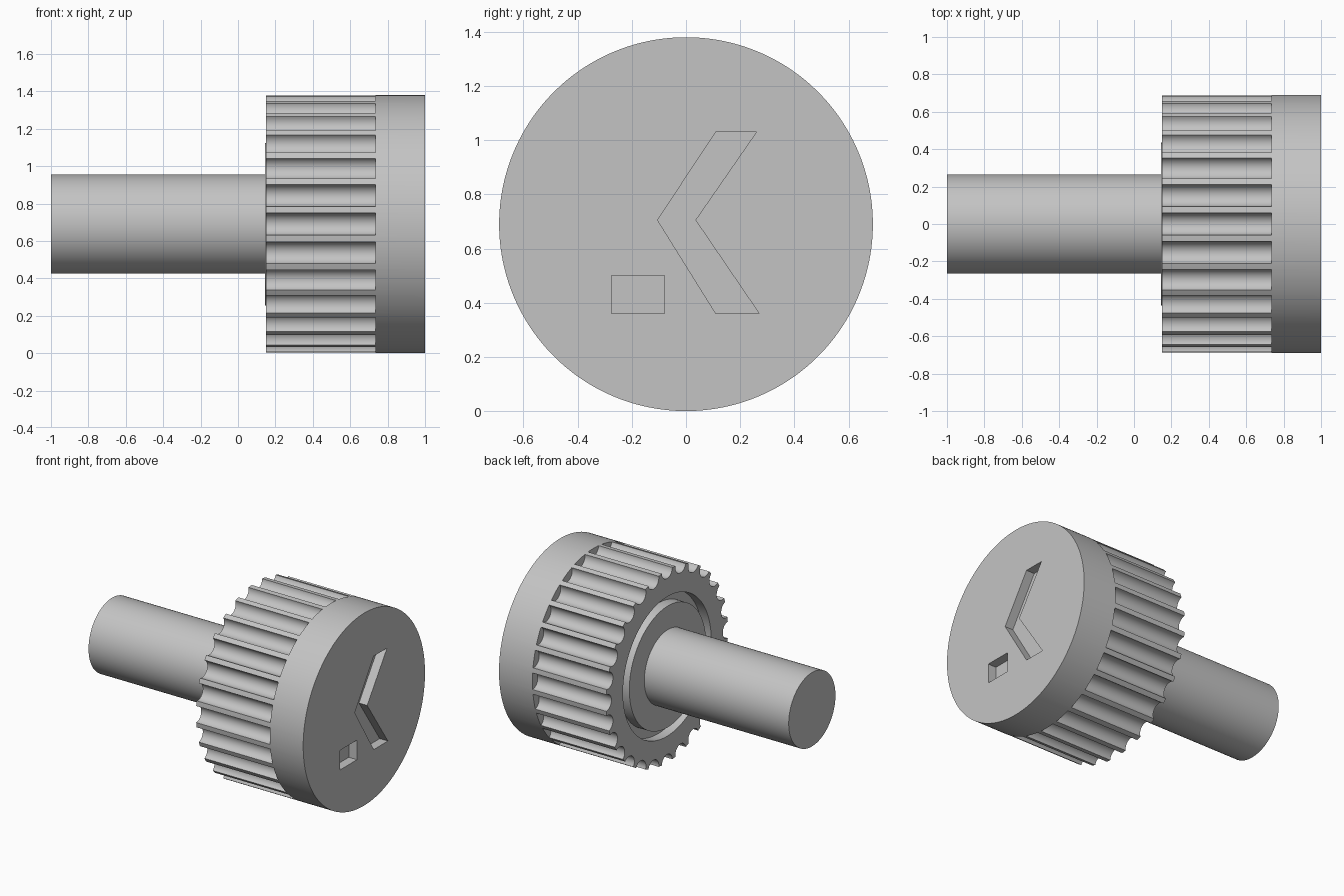
import bpy
import bmesh
from math import sin, cos, pi, radians

if "Cube" in bpy.data.objects:
    bpy.data.objects.remove(bpy.data.objects["Cube"])

R = 0.69            # knob radius and axis height
FLUTES = 28
FACE_BACK, FLUTE_END, FACE_FRONT = 0.15, 0.735, 1.0

grey = bpy.data.materials.new("grey plastic")
grey.use_nodes = True
colour = (0.55, 0.55, 0.55, 1)
grey.diffuse_color = colour
grey.node_tree.nodes["Principled BSDF"].inputs["Base Color"].default_value = colour


def circle(radius, sides, y=0.0, z=R):
    """Circle outline in the y-z plane."""
    steps = [2 * pi * (i + 0.5) / sides for i in range(sides)]
    return [(y + radius * cos(a), z + radius * sin(a)) for a in steps]


def prisms(name, outlines, x0, x1):
    """One object made of outlines extruded along x."""
    bm = bmesh.new()
    for outline in outlines:
        face = bm.faces.new([bm.verts.new((x0, y, z)) for y, z in outline])
        out = bmesh.ops.extrude_face_region(bm, geom=[face])
        moved = [v for v in out["geom"] if isinstance(v, bmesh.types.BMVert)]
        bmesh.ops.translate(bm, verts=moved, vec=(x1 - x0, 0, 0))
    bmesh.ops.recalc_face_normals(bm, faces=bm.faces)
    mesh = bpy.data.meshes.new(name)
    bm.to_mesh(mesh)
    bm.free()
    mesh.materials.append(grey)
    obj = bpy.data.objects.new(name, mesh)
    bpy.context.collection.objects.link(obj)
    return obj


def activate(obj):
    bpy.ops.object.select_all(action="DESELECT")
    obj.select_set(True)
    bpy.context.view_layer.objects.active = obj


def cut(target, cutter):
    """Subtract the cutter, then discard it."""
    activate(target)
    mod = target.modifiers.new("cut", "BOOLEAN")
    mod.operation = "DIFFERENCE"
    mod.solver = "EXACT"
    mod.object = cutter
    bpy.ops.object.modifier_apply(modifier=mod.name)
    bpy.data.objects.remove(cutter)


# Knob body
knob = prisms("knob", [circle(R, 6 * FLUTES)], FACE_BACK, FACE_FRONT)

# Rounded grip flutes around the rim
angles = [2 * pi * i / FLUTES for i in range(FLUTES)]
flutes = [circle(0.06, 24, R * cos(a), R + R * sin(a)) for a in angles]
cut(knob, prisms("flute_cutter", flutes, FACE_BACK - 0.1, FLUTE_END))

# Round recess in the back, around the hub
cut(knob, prisms("back_recess_cutter", [circle(0.5, 96)], FACE_BACK - 0.1, FACE_BACK + 0.07))

# Shallow pockets in the front face: a bent bar and a rectangle
bent_bar = [(0.11, 1.03), (0.26, 1.03), (0.035, 0.705),
            (0.27, 0.36), (0.11, 0.36), (-0.105, 0.705)]
rectangle = [(-0.275, 0.36), (-0.08, 0.36), (-0.08, 0.5), (-0.275, 0.5)]
cut(knob, prisms("pocket_cutter", [bent_bar, rectangle], FACE_FRONT - 0.065, FACE_FRONT + 0.1))

# Hub and shaft
hub = prisms("hub", [circle(0.435, 96)], FACE_BACK - 0.005, FACE_BACK + 0.1)
shaft = prisms("shaft", [circle(0.265, 96)], -1.0, FACE_BACK + 0.05)

for part in (knob, hub, shaft):
    activate(part)
    bpy.ops.object.shade_smooth_by_angle(angle=radians(30))
